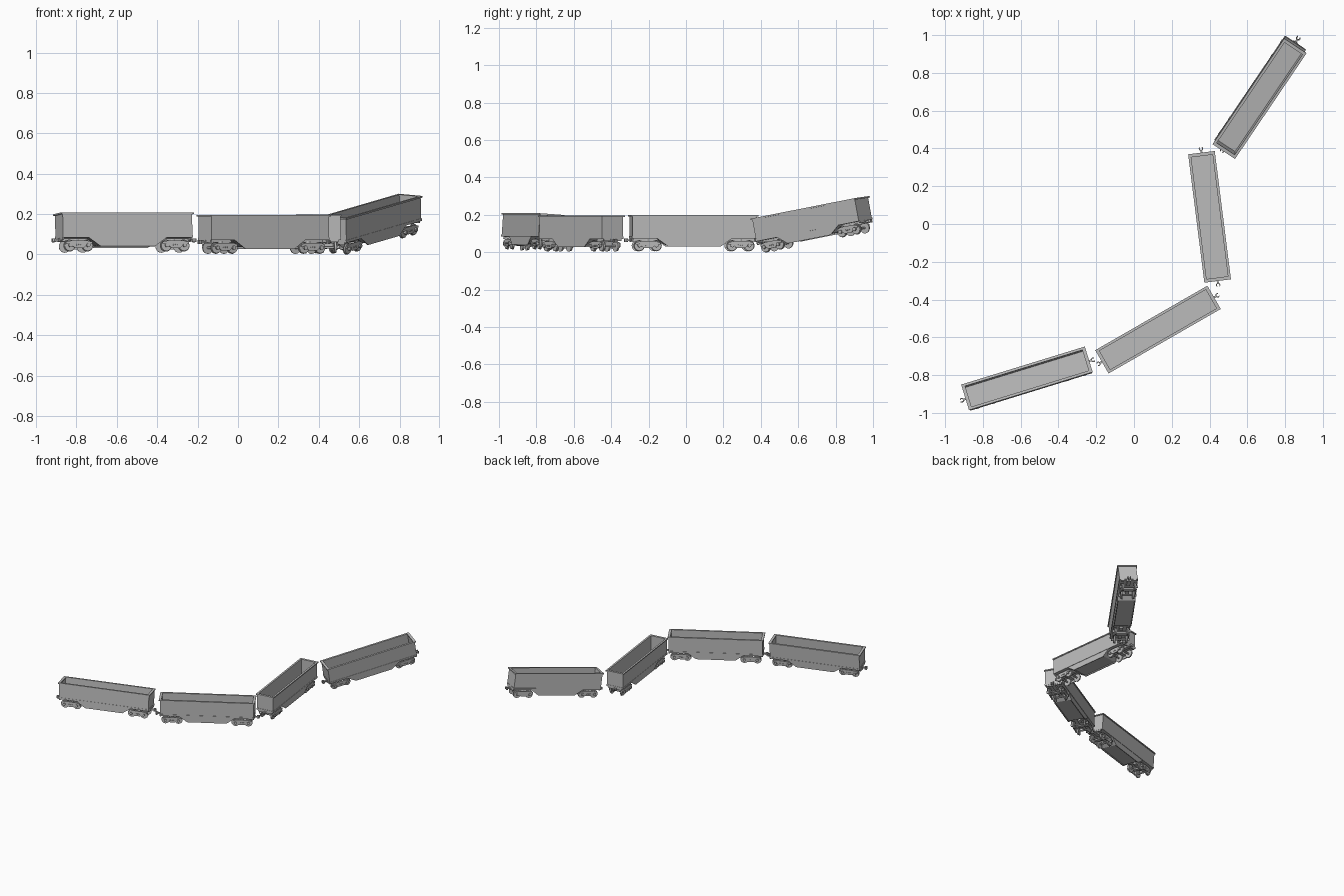
import bpy, bmesh, math
from mathutils import Matrix, Vector

cube = bpy.data.objects.get("Cube")
if cube:
    bpy.data.objects.remove(cube, do_unlink=True)

grey = bpy.data.materials.new("wagon_grey")
grey.use_nodes = True
color = (0.5, 0.5, 0.5, 1)
grey.diffuse_color = color
grey.node_tree.nodes["Principled BSDF"].inputs["Base Color"].default_value = color

HEIGHT = 0.19
ENDS = (-1, 1)


def box(bm, center, size):
    m = Matrix.Translation(center) @ Matrix.Diagonal((*size, 1))
    bmesh.ops.create_cube(bm, size=1, matrix=m)


def prism(bm, pts, y0, y1):
    """Extrude an x-z outline from y0 to y1."""
    face = bm.faces.new([bm.verts.new((x, y0, z)) for x, z in pts])
    new = bmesh.ops.extrude_face_region(bm, geom=[face])["geom"]
    verts = [v for v in new if isinstance(v, bmesh.types.BMVert)]
    bmesh.ops.translate(bm, verts=verts, vec=(0, y1 - y0, 0))


def cylinder(bm, center, r, depth, axis="X", sides=16):
    m = Matrix.Translation(center) @ Matrix.Rotation(math.pi / 2, 4, axis)
    bmesh.ops.create_cone(bm, cap_ends=True, segments=sides, radius1=r,
                          radius2=r, depth=depth, matrix=m)


def frame(bm, length, width, wall, z0, z1, end_wall=None):
    """Rectangular ring with open middle."""
    ew = end_wall or wall
    zc, h = (z0 + z1) / 2, z1 - z0
    for s in ENDS:
        box(bm, (0, s * (width - wall) / 2, zc), (length, wall, h))
        box(bm, (s * (length - ew) / 2, 0, zc), (ew, width - 2 * wall, h))


def tub(bm):
    frame(bm, 0.67, 0.13, 0.007, 0.065, 0.184)
    box(bm, (0, 0, 0.07), (0.656, 0.116, 0.01))


def rim(bm):
    frame(bm, 0.685, 0.142, 0.014, 0.182, HEIGHT, 0.018)


def sills(bm):
    frame(bm, 0.674, 0.134, 0.004, 0.065, 0.078)


def belly(bm):
    # Drop-bottom between the bogies, with deeper plates at both sides
    outline = [(-0.2, 0.066), (-0.14, 0.03), (0.14, 0.03), (0.2, 0.066)]
    prism(bm, outline, -0.058, 0.058)
    plate = [(-0.205, 0.068), (-0.14, 0.022), (0.14, 0.022), (0.205, 0.068)]
    for s in ENDS:
        prism(bm, plate, s * 0.058, s * 0.064)


def draft_beams(bm):
    # Centre beam over each bogie, with the pivot below
    for s in ENDS:
        box(bm, (s * 0.265, 0, 0.057), (0.15, 0.026, 0.018))
        cylinder(bm, (s * 0.25, 0, 0.055), 0.017, 0.014, "Z")
        box(bm, (s * 0.332, 0, 0.06), (0.008, 0.11, 0.012))


def bogie_frames(bm):
    side = [(-0.068, 0.034), (-0.068, 0.044), (-0.035, 0.052), (0.035, 0.052),
            (0.068, 0.044), (0.068, 0.034), (0.045, 0.034), (0.022, 0.014),
            (-0.022, 0.014), (-0.045, 0.034)]
    for e in ENDS:
        c = e * 0.25
        box(bm, (c, 0, 0.04), (0.026, 0.104, 0.016))
        for s in ENDS:
            prism(bm, [(c + x, z) for x, z in side], s * 0.051, s * 0.058)
            for k in (-1, 0, 1):
                cylinder(bm, (c + k * 0.011, s * 0.059, 0.03), 0.004, 0.006, sides=8)


def wheelsets(bm):
    for e in ENDS:
        for a in ENDS:
            x = e * 0.25 + a * 0.046
            cylinder(bm, (x, 0, 0.027), 0.006, 0.124, sides=10)
            for s in ENDS:
                cylinder(bm, (x, s * 0.045, 0.027), 0.027, 0.008, sides=20)
                cylinder(bm, (x, s * 0.039, 0.027), 0.03, 0.003, sides=20)
                cylinder(bm, (x, s * 0.06, 0.028), 0.01, 0.01, sides=10)


def couplers(bm):
    # Shank with a hooked knuckle, turned half round at the other end
    for e in ENDS:
        box(bm, (e * 0.335, 0, 0.056), (0.036, 0.01, 0.01))
        for k in range(6):
            a = math.radians(70 + 44 * k)
            hub = Vector((0.364 + 0.009 * math.cos(a), 0.009 * math.sin(a), 0))
            m = (Matrix.Translation((e * hub.x, e * hub.y, 0.056))
                 @ Matrix.Rotation(a, 4, "Z") @ Matrix.Diagonal((0.005, 0.009, 0.018, 1)))
            bmesh.ops.create_cube(bm, size=1, matrix=m)


parts = {"tub": tub, "top_rim": rim, "side_sill": sills, "belly": belly,
         "draft_beam": draft_beams, "bogie_frame": bogie_frames,
         "wheelset": wheelsets, "coupler": couplers}
meshes = {}
for name, build in parts.items():
    bm = bmesh.new()
    build(bm)
    bmesh.ops.recalc_face_normals(bm, faces=bm.faces)
    mesh = bpy.data.meshes.new(name)
    bm.to_mesh(mesh)
    bm.free()
    mesh.materials.append(grey)
    meshes[name] = mesh

# Each wagon: centre of the rim, then yaw, pitch and roll in degrees
wagons = [((-0.567, -0.817, 0.204), 17.1, 0, -4),
          ((0.127, -0.559, 0.196), 29.9, 0, 0),
          ((0.4, 0.038, 0.198), 97.2, 0, 0),
          ((0.665, 0.663, 0.24), 55.9, 9.3, 4.5)]
for i, (top, yaw, pitch, roll) in enumerate(wagons, 1):
    pose = (Matrix.Translation(top)
            @ Matrix.Rotation(math.radians(yaw), 4, "Z")
            @ Matrix.Rotation(math.radians(-pitch), 4, "Y")
            @ Matrix.Rotation(math.radians(roll), 4, "X")
            @ Matrix.Translation((0, 0, -HEIGHT)))
    for name, mesh in meshes.items():
        ob = bpy.data.objects.new(f"wagon_{i}_{name}", mesh)
        ob.matrix_world = pose
        bpy.context.collection.objects.link(ob)

# Smooth round parts, keeping their rims sharp
bpy.ops.object.select_all(action="DESELECT")
for ob in bpy.context.collection.objects:
    if ob.name.endswith("_wheelset"):
        ob.select_set(True)
        bpy.context.view_layer.objects.active = ob
bpy.ops.object.shade_smooth_by_angle(angle=math.radians(40))
